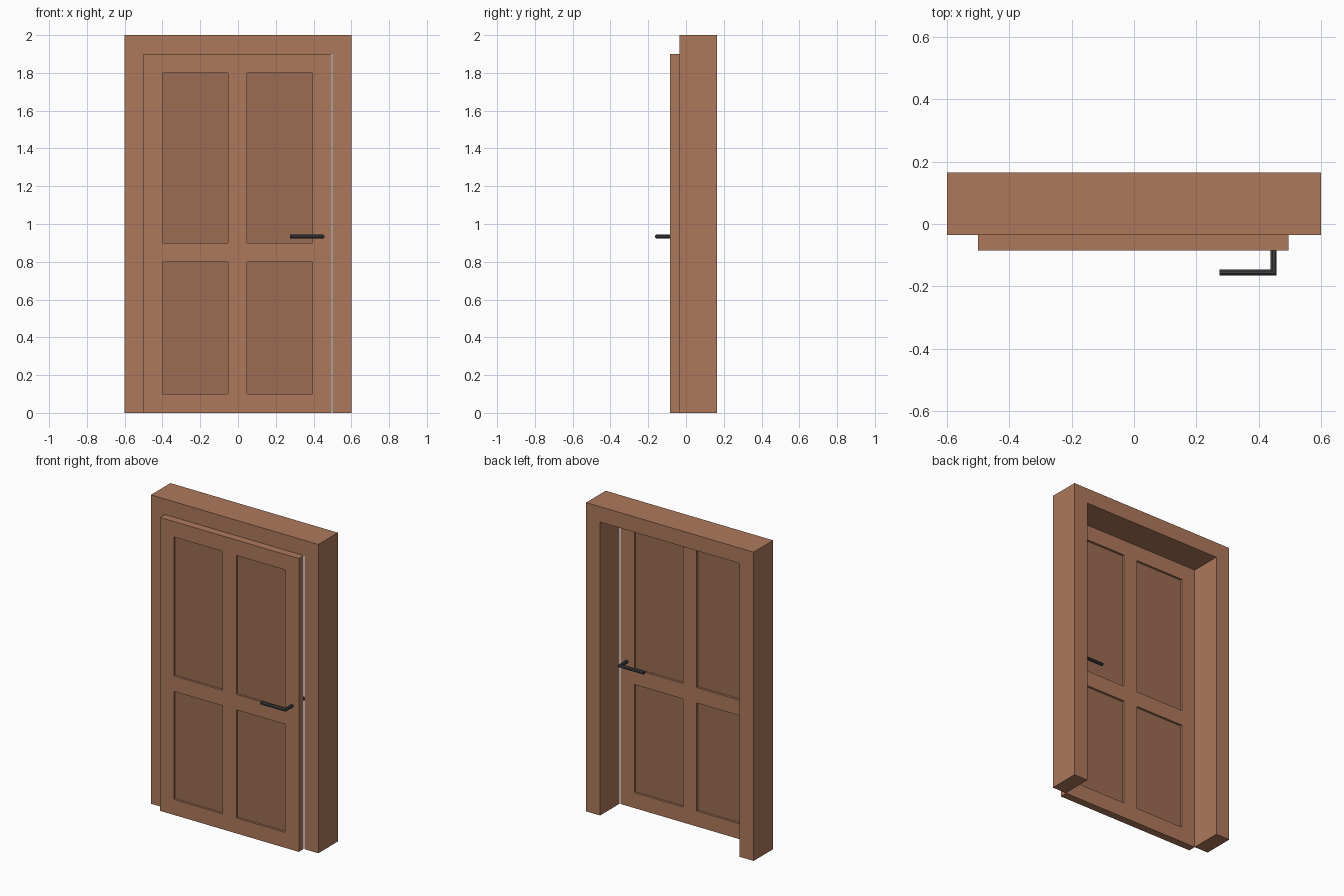
import bpy, bmesh, math

if "Cube" in bpy.data.objects:
    bpy.data.objects.remove(bpy.data.objects["Cube"])


def material(name, rgb):
    m = bpy.data.materials.new(name)
    m.diffuse_color = (*rgb, 1)
    m.use_nodes = True
    m.node_tree.nodes["Principled BSDF"].inputs["Base Color"].default_value = m.diffuse_color
    return m


WOOD = material("wood", (0.42, 0.19, 0.107))
PANEL = material("panel_wood", (0.335, 0.15, 0.085))
METAL = material("dark_metal", (0.05, 0.055, 0.06))


def add_object(name, bm, mat, loc=(0, 0, 0)):
    bmesh.ops.recalc_face_normals(bm, faces=bm.faces)
    mesh = bpy.data.meshes.new(name)
    bm.to_mesh(mesh)
    bm.free()
    mesh.materials.append(mat)
    ob = bpy.data.objects.new(name, mesh)
    ob.location = loc
    bpy.context.collection.objects.link(ob)
    return ob


def plate(name, xs, zs, holes, y0, y1, mat):
    """Upright board cut on an x/z grid, with the listed cells left open."""
    bm = bmesh.new()
    v = [[bm.verts.new((x, y0, z)) for z in zs] for x in xs]
    for i in range(len(xs) - 1):
        for k in range(len(zs) - 1):
            if (i, k) not in holes:
                bm.faces.new((v[i][k], v[i + 1][k], v[i + 1][k + 1], v[i][k + 1]))
    out = bmesh.ops.extrude_face_region(bm, geom=bm.faces[:], use_keep_orig=True)
    moved = [g for g in out["geom"] if isinstance(g, bmesh.types.BMVert)]
    bmesh.ops.translate(bm, vec=(0, y1 - y0, 0), verts=moved)
    return add_object(name, bm, mat)


# Door frame: two jambs and a head, open at the bottom
plate("door_frame", [-0.6, -0.5, 0.5, 0.6], [0, 1.9, 2.0], {(1, 0)}, -0.035, 0.165, WOOD)

# Door leaf with four panel openings
Y0, Y1, RECESS = -0.085, -0.035, 0.014
xs = [-0.5, -0.4, -0.0525, 0.0475, 0.395, 0.495]
zs = [0, 0.1, 0.8, 0.9, 1.8, 1.9]
cells = [(i, k) for i in (1, 3) for k in (1, 3)]
plate("door_leaf", xs, zs, set(cells), Y0, Y1, WOOD)

# Recessed panels
for i, k in cells:
    side = "left" if i == 1 else "right"
    level = "lower" if k == 1 else "upper"
    plate(f"{level}_{side}_panel", xs[i:i + 2], zs[k:k + 2], set(),
          Y0 + RECESS, Y1 - RECESS, PANEL)

# Lever handle: eight-sided bar with a mitred corner, mirrored to the back
R, CORNER, LENGTH = 0.0105, -0.095, -0.174
bm = bmesh.new()
rings = [[], [], []]
for n in range(8):
    a = math.pi / 8 + n * math.pi / 4
    c, s = R * math.cos(a), R * math.sin(a)
    rings[0].append(bm.verts.new((c, -0.02, s)))
    rings[1].append(bm.verts.new((c, CORNER - c, s)))
    rings[2].append(bm.verts.new((LENGTH, CORNER - c, s)))
for a, b in zip(rings, rings[1:]):
    for n in range(8):
        m = (n + 1) % 8
        bm.faces.new((a[n], a[m], b[m], b[n]))
bm.faces.new(rings[0])
bm.faces.new(rings[2])
handle = add_object("lever_handles", bm, METAL, (0.448, (Y0 + Y1) / 2, 0.934))
mirror = handle.modifiers.new("back_handle", 'MIRROR')
mirror.use_axis = (False, True, False)
mirror.use_mirror_merge = False
